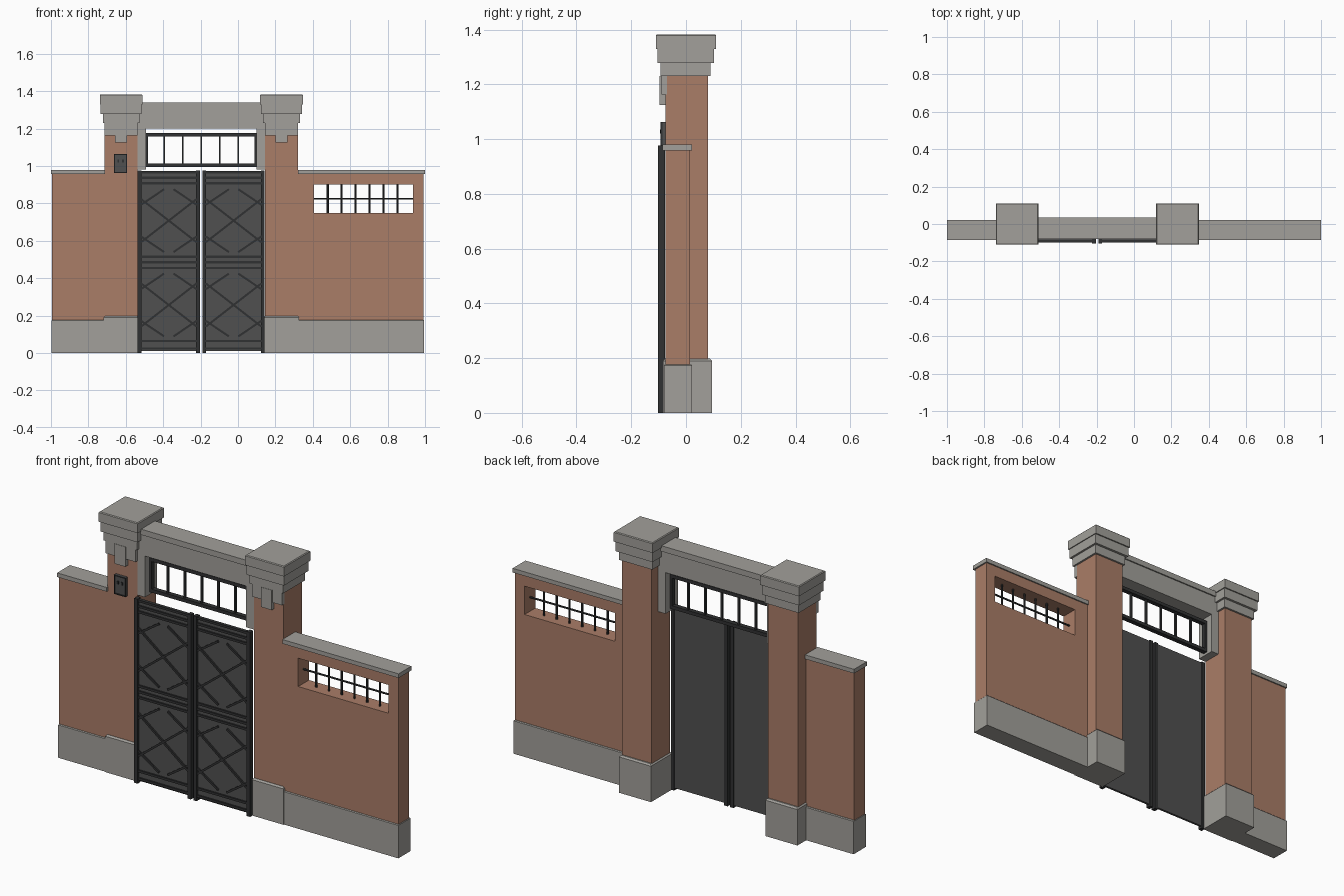
import bpy, bmesh, math
from mathutils import Matrix, Vector

old = bpy.data.objects.get("Cube")
if old:
    bpy.data.objects.remove(old)


def material(name, rgb):
    m = bpy.data.materials.new(name)
    m.use_nodes = True
    col = (*rgb, 1)
    m.diffuse_color = col
    m.node_tree.nodes["Principled BSDF"].inputs["Base Color"].default_value = col
    return m


BRICK = material("brick red", (0.40, 0.205, 0.137))
STONE = material("stone grey", (0.36, 0.35, 0.325))
PANEL = material("panel grey", (0.08, 0.08, 0.08))
IRON = material("dark iron", (0.03, 0.031, 0.032))


def finish(bm, name, mat):
    me = bpy.data.meshes.new(name)
    bm.to_mesh(me)
    bm.free()
    me.materials.append(mat)
    ob = bpy.data.objects.new(name, me)
    bpy.context.collection.objects.link(ob)
    return ob


def add_box(bm, x, y, z, chamfer=0):
    """Box from (min, max) pairs, optionally with a chamfered top edge."""
    size = Vector((x[1] - x[0], y[1] - y[0], z[1] - z[0]))
    mid = Vector((sum(x) / 2, sum(y) / 2, sum(z) / 2))
    new = bmesh.ops.create_cube(
        bm, size=1, matrix=Matrix.Translation(mid) @ Matrix.Diagonal((*size, 1)))["verts"]
    if chamfer:
        edges = {e for v in new for e in v.link_edges
                 if all(w.co.z > mid.z for w in e.verts)}
        bmesh.ops.bevel(bm, geom=list(edges), offset=chamfer, segments=1, affect='EDGES')


def box(name, mat, x, y, z, chamfer=0):
    bm = bmesh.new()
    add_box(bm, x, y, z, chamfer)
    return finish(bm, name, mat)


def add_strip(bm, a, b, width, y):
    """Flat bar between two (x, z) points."""
    a, b = Vector(a), Vector(b)
    d = b - a
    mid = (a + b) / 2
    mat = (Matrix.Translation((mid.x, sum(y) / 2, mid.y))
           @ Matrix.Rotation(-math.atan2(d.y, d.x), 4, 'Y')
           @ Matrix.Diagonal((d.length, y[1] - y[0], width, 1)))
    bmesh.ops.create_cube(bm, size=1, matrix=mat)


def add_rod(bm, center, length, radius, axis):
    rot = Matrix.Rotation(math.pi / 2, 4, 'Y') if axis == 'X' else Matrix()
    bmesh.ops.create_cone(bm, cap_ends=True, segments=8, radius1=radius, radius2=radius,
                          depth=length, matrix=Matrix.Translation(center) @ rot)


# Pillars with plinths, stepped caps and front key blocks
for side, cx in (("right", -0.625), ("left", 0.2325)):
    def span(half):
        return (cx - half, cx + half)
    box(side + "_pillar", BRICK, span(0.0875), (-0.075, 0.08), (0.19, 1.235))
    box(side + "_pillar_plinth", STONE, span(0.094), (-0.084, 0.095), (0, 0.198), 0.008)
    bm = bmesh.new()
    add_box(bm, span(0.098), (-0.094, 0.09), (1.23, 1.278))
    add_box(bm, span(0.109), (-0.104, 0.103), (1.278, 1.33))
    add_box(bm, span(0.114), (-0.11, 0.11), (1.33, 1.383), 0.004)
    finish(bm, side + "_pillar_cap", STONE)
    box(side + "_pillar_frieze", STONE, span(0.0885), (-0.09, -0.07), (1.163, 1.23))
    box(side + "_key_block", STONE, span(0.032), (-0.096, -0.07), (1.125, 1.23))

# Right wall, solid
box("right_wall", BRICK, (-0.995, -0.71), (-0.075, 0.015), (0.17, 0.96))
box("right_wall_plinth", STONE, (-0.997, -0.70), (-0.08, 0.022), (0, 0.178), 0.004)
box("right_wall_coping", STONE, (-1, -0.71), (-0.085, 0.022), (0.958, 0.98))

# Left wall, built around its window opening
WX, WZ = (0.405, 0.935), (0.75, 0.90)
bm = bmesh.new()
outer = [(0.315, 0.17), (0.992, 0.17), (0.992, 0.96), (0.315, 0.96)]
inner = [(WX[0], WZ[0]), (WX[1], WZ[0]), (WX[1], WZ[1]), (WX[0], WZ[1])]
rings = [[bm.verts.new((x, y, z)) for x, z in loop]
         for y in (-0.075, 0.015) for loop in (outer, inner)]
for i in range(4):
    j = (i + 1) % 4
    for p, q in ((0, 1), (1, 3), (3, 2), (2, 0)):
        bm.faces.new((rings[p][i], rings[p][j], rings[q][j], rings[q][i]))
bmesh.ops.recalc_face_normals(bm, faces=bm.faces)
finish(bm, "left_wall", BRICK)
box("left_wall_plinth", STONE, (0.31, 0.995), (-0.08, 0.022), (0, 0.178), 0.004)
box("left_wall_coping", STONE, (0.32, 1), (-0.085, 0.022), (0.958, 0.98))

# Window bars
bm = bmesh.new()
for i in range(6):
    add_rod(bm, (0.48 + 0.0745 * i, -0.03, sum(WZ) / 2), WZ[1] - WZ[0], 0.0055, 'Z')
add_rod(bm, (sum(WX) / 2, -0.03, sum(WZ) / 2), WX[1] - WX[0], 0.005, 'X')
finish(bm, "window_bars", IRON)

# Lintel with jamb blocks
bm = bmesh.new()
add_box(bm, (-0.537, 0.145), (-0.074, 0.028), (1.2, 1.31))
add_box(bm, (-0.535, 0.143), (-0.08, 0.035), (1.31, 1.34))
for x in ((-0.537, -0.493), (0.1, 0.145)):
    add_box(bm, x, (-0.074, 0.028), (0.982, 1.2))
finish(bm, "lintel", STONE)

# Transom grille
GX, GZ, GY = (-0.493, 0.1), (0.995, 1.177), (-0.035, -0.01)
bm = bmesh.new()
for z in (GZ[0], GZ[1] - 0.018):
    add_box(bm, GX, GY, (z, z + 0.018))
for x in (GX[0], GX[1] - 0.012):
    add_box(bm, (x, x + 0.012), GY, GZ)
for i in range(1, 6):
    x = GX[0] + (GX[1] - GX[0]) * i / 6
    add_box(bm, (x - 0.005, x + 0.005), (-0.028, -0.017), GZ)
finish(bm, "transom_grille", IRON)

# Gate leaves
for side, x0, x1 in (("right", -0.536, -0.204), ("left", -0.19, 0.143)):
    cx, half = (x0 + x1) / 2, 0.148
    box(side + "_gate_panel", PANEL, (x0 + 0.005, x1 - 0.005), (-0.092, -0.08), (0.012, 0.972))
    bm = bmesh.new()
    for x in (x0, x1 - 0.02):
        add_box(bm, (x, x + 0.02), (-0.103, -0.077), (0, 0.977))
    for z in (0.967, 0.937, 0.908, 0.515, 0.485, 0.455, 0.065, 0.025):
        add_box(bm, (x0 + 0.015, x1 - 0.015), (-0.1, -0.085), (z - 0.006, z + 0.006))
    # Crossed braces with short corner bars
    for cz in (0.708, 0.257):
        for s in (-1, 1):
            add_strip(bm, (cx - half, cz - 0.115 * s), (cx + half, cz + 0.115 * s),
                      0.011, (-0.1, -0.088))
            for t in (-1, 1):
                add_strip(bm, (cx + half * s, cz + 0.085 * t),
                          (cx + 0.025 * s, cz + 0.168 * t), 0.011, (-0.099, -0.088))
    finish(bm, side + "_gate_frame", IRON)

# Entry plate on the pillar
box("entry_plate", PANEL, (-0.662, -0.594), (-0.09, -0.07), (0.963, 1.063))
bm = bmesh.new()
for x in (-0.662, -0.599):
    add_box(bm, (x, x + 0.005), (-0.094, -0.085), (0.963, 1.063))
for z in (0.963, 1.058):
    add_box(bm, (-0.662, -0.594), (-0.094, -0.085), (z, z + 0.005))
for x in (-0.645, -0.62):
    add_box(bm, (x, x + 0.01), (-0.095, -0.085), (1.02, 1.035))
finish(bm, "entry_plate_trim", IRON)
